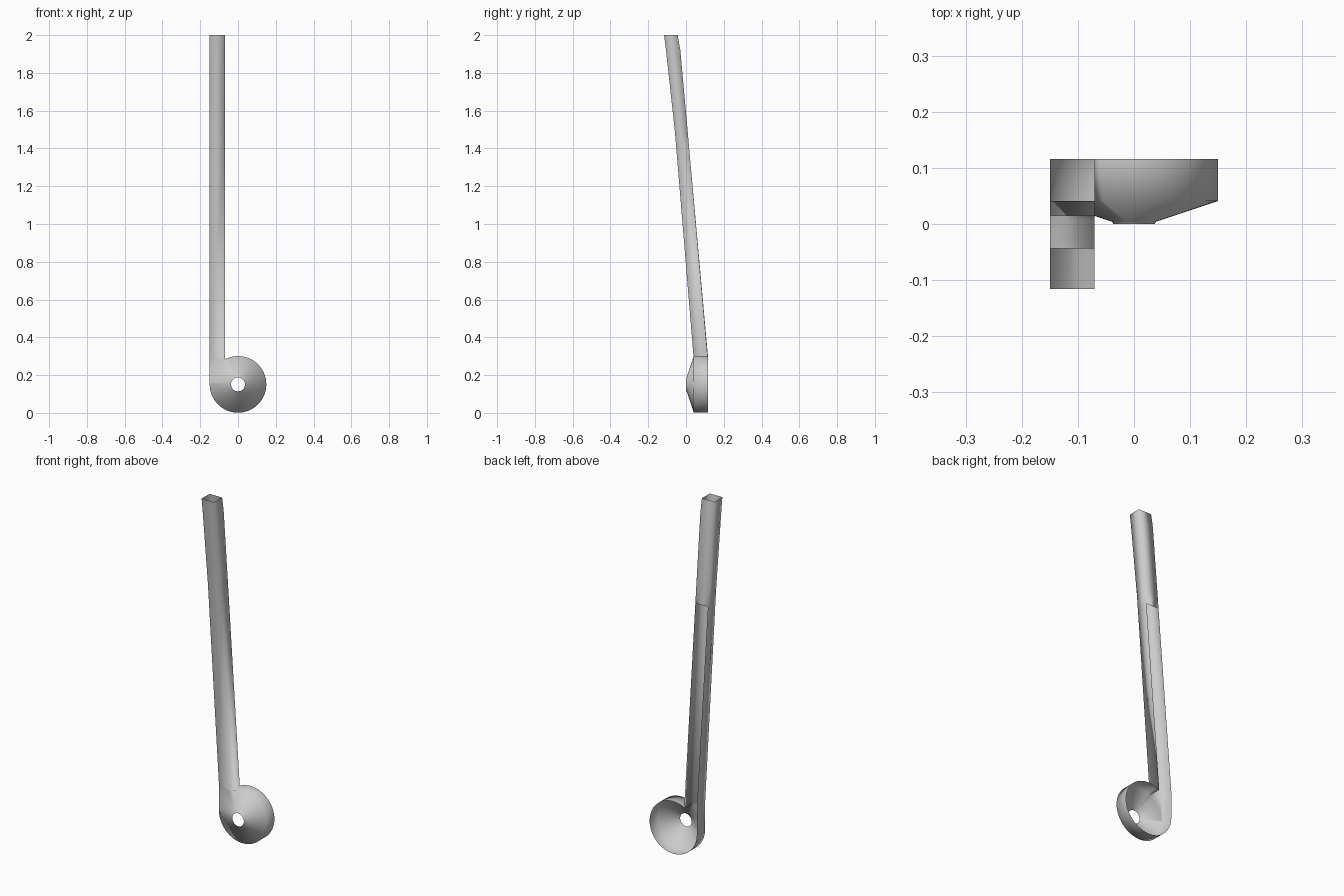
import bpy, bmesh
from math import cos, sin, pi, acos

if "Cube" in bpy.data.objects:
    bpy.data.objects.remove(bpy.data.objects["Cube"])

R, CZ = 0.15, 0.151             # cup radius and height of its axis
X0, X1 = -R, -0.07              # handle sides
Y_FRONT, Y_BACK = 0.041, 0.116  # depth of the cup wall
JOIN = acos(X1 / R)             # angle where the handle's inner wall meets the cup

bm = bmesh.new()


def ring_point(r, y, a):
    return bm.verts.new((r * cos(a), y, CZ + r * sin(a)))


def strip(rows):
    """Quads between neighbouring rows of vertices."""
    for a, b in zip(rows, rows[1:]):
        for i in range(len(a) - 1):
            bm.faces.new((a[i], a[i + 1], b[i + 1], b[i]))


# Angles: the walled arc runs under the cup, the gap arc opens into the handle
N, G = 48, 10
walled = [pi + (JOIN + pi) * i / N for i in range(N + 1)]
gap = [JOIN + (pi - JOIN) * i / G for i in range(G + 1)]

# Funnel cup: drain lip and cone all round, outer wall only on the walled arc
funnel = [(0.037, 0.0), (0.039, 0.004), (R, Y_FRONT)]
strip([[ring_point(r, y, a) for a in walled] for r, y in funnel + [(R, Y_BACK)]])
strip([[ring_point(r, y, a) for a in gap] for r, y in funnel])

# Flat web filling the corner between cup and handle
corner = bm.verts.new((X0, Y_FRONT, 2 * CZ))
arc = [ring_point(R, Y_FRONT, a) for a in gap]
for a, b in zip(arc, arc[1:]):
    bm.faces.new((corner, a, b))

# Left wall from the cup's side up to the handle
left = [[bm.verts.new((X0, y, z)) for y in (Y_FRONT, Y_BACK)] for z in (CZ, 2 * CZ)]
strip(left)

# Leaning handle: stations of (z, front y, back y), channel below, closed above
stations = [(2 * CZ, Y_FRONT, Y_BACK), (1.42, -0.053, 0.015), (1.5, -0.06, 0.008),
            (1.92, -0.106, -0.03), (2.0, -0.116, -0.044)]
rows = []
for k, (z, f, b) in enumerate(stations):
    inner_z = CZ + R * sin(JOIN) if k == 0 else z
    rows.append([bm.verts.new(p) for p in
                 ((X0, b, z), (X0, f, z), (X1, f, inner_z), (X1, b, inner_z))])
strip(rows)
strip([[r[3], r[0]] for r in rows[1:]])

bmesh.ops.remove_doubles(bm, verts=bm.verts, dist=0.0005)
bmesh.ops.recalc_face_normals(bm, faces=bm.faces)
for f in bm.faces:
    f.smooth = True

mesh = bpy.data.meshes.new("funnel_cup_with_handle")
bm.to_mesh(mesh)
bm.free()
obj = bpy.data.objects.new("funnel_cup_with_handle", mesh)
bpy.context.collection.objects.link(obj)
